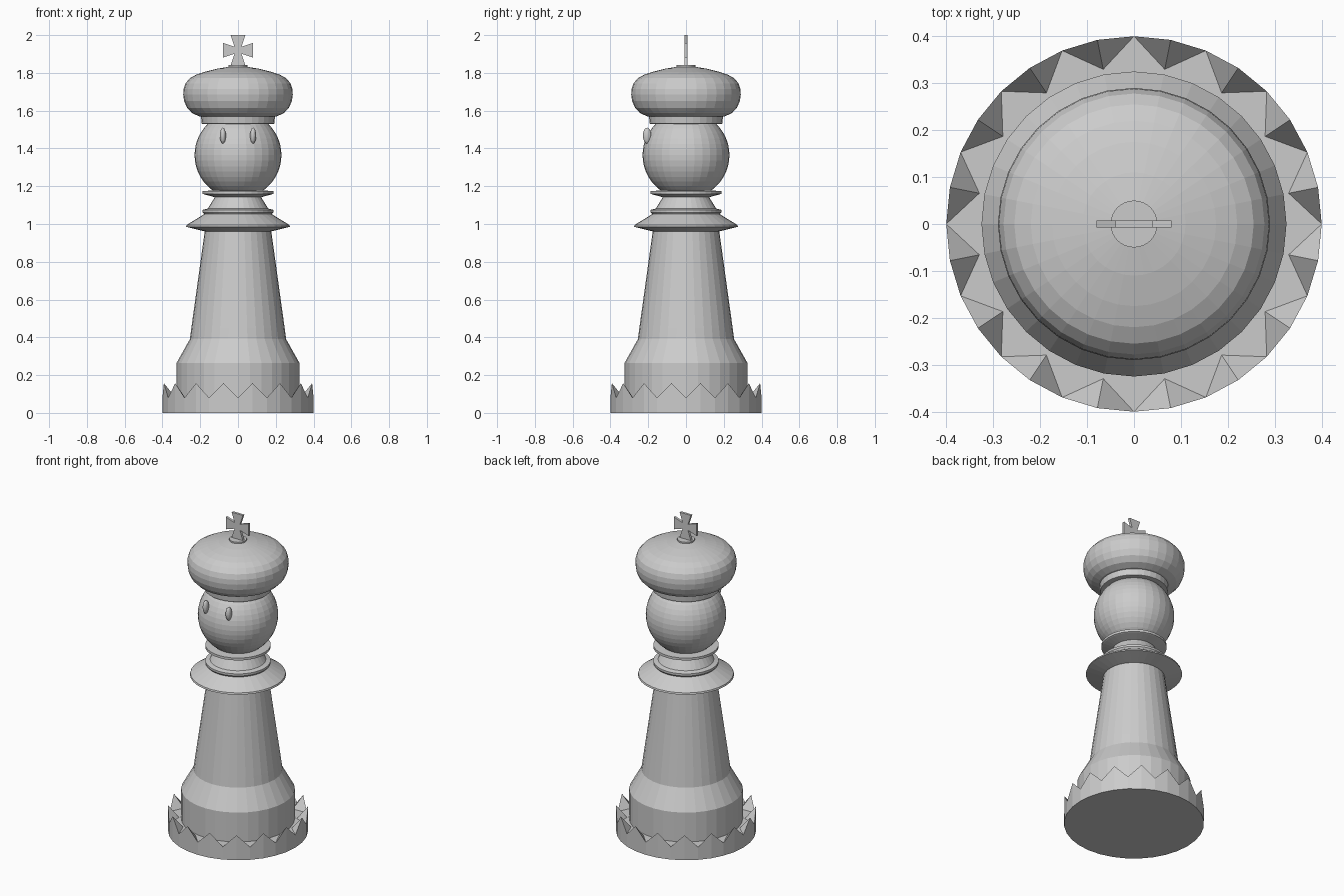
import bpy, bmesh, math

if "Cube" in bpy.data.objects:
    bpy.data.objects.remove(bpy.data.objects["Cube"])

grey = bpy.data.materials.new("light grey")
grey.diffuse_color = (0.6, 0.6, 0.6, 1)
grey.use_nodes = True
grey.node_tree.nodes["Principled BSDF"].inputs["Base Color"].default_value = grey.diffuse_color


def finish(name, bm):
    bmesh.ops.recalc_face_normals(bm, faces=bm.faces)
    me = bpy.data.meshes.new(name)
    bm.to_mesh(me)
    bm.free()
    me.materials.append(grey)
    ob = bpy.data.objects.new(name, me)
    bpy.context.collection.objects.link(ob)
    return ob


def lathe(name, profile, n=32):
    """Closed solid of revolution from (radius, height) points, bottom to top."""
    bm = bmesh.new()
    rings = [[bm.verts.new((r * math.cos(2 * math.pi * i / n),
                            r * math.sin(2 * math.pi * i / n), z))
              for i in range(n)] for r, z in profile]
    for a, b in zip(rings, rings[1:]):
        for i in range(n):
            j = (i + 1) % n
            bm.faces.new((a[i], a[j], b[j], b[i]))
    bm.faces.new(rings[0][::-1])
    bm.faces.new(rings[-1])
    return finish(name, bm)


def ellipsoid(name, loc, size, u, v):
    bm = bmesh.new()
    bmesh.ops.create_uvsphere(bm, u_segments=u, v_segments=v, radius=1)
    bmesh.ops.scale(bm, vec=size, verts=bm.verts)
    bmesh.ops.translate(bm, vec=loc, verts=bm.verts)
    return finish(name, bm)


# Spiked foot: outer peaks at odd steps, valleys at even, sloping in to the body
bm = bmesh.new()
N = 32


def ring(r, z_of, step=1, start=0):
    return [bm.verts.new((r * math.cos(2 * math.pi * i / N),
                          r * math.sin(2 * math.pi * i / N), z_of(i)))
            for i in range(start, N, step)]


low = ring(0.4, lambda i: 0)
top = ring(0.4, lambda i: 0.157 if i % 2 else 0.08)
inner = ring(0.336, lambda i: 0.08, 2, 1)
for i in range(N):
    j = (i + 1) % N
    bm.faces.new((low[i], low[j], top[j], top[i]))
    bm.faces.new((top[i], top[j], inner[i // 2]))
for k in range(N // 2):
    bm.faces.new((top[2 * k], inner[k], inner[k - 1]))
bm.faces.new(low[::-1])
bm.faces.new(inner)
finish("spiked_foot", bm)

# Turned body with collars
lathe("body", [(0.325, 0.05), (0.325, 0.265), (0.255, 0.39), (0.247, 0.45),
               (0.175, 0.97)])
lathe("wide_collar", [(0.17, 0.96), (0.18, 0.962), (0.275, 0.985), (0.272, 0.995),
                      (0.19, 1.045), (0.175, 1.055)])
lathe("neck", [(0.17, 1.04), (0.187, 1.062), (0.187, 1.075), (0.16, 1.082),
               (0.13, 1.13), (0.12, 1.15)])
lathe("upper_collar", [(0.115, 1.14), (0.18, 1.157), (0.187, 1.16),
                       (0.187, 1.175), (0.13, 1.177)])

# Head and eyes
ellipsoid("head", (0, 0, 1.365), (0.23, 0.23, 0.23), 32, 24)
for side, x in (("left", -0.08), ("right", 0.08)):
    ellipsoid(side + "_eye", (x, -0.206, 1.468), (0.016, 0.022, 0.042), 16, 12)

# Hat with band, dome and finial disc
lathe("hat_band", [(0.19, 1.53), (0.192, 1.531), (0.196, 1.57), (0.18, 1.575)])
lathe("hat", [(0.18, 1.565), (0.205, 1.57), (0.243, 1.587), (0.27, 1.615),
              (0.285, 1.65), (0.29, 1.685), (0.288, 1.715), (0.278, 1.745),
              (0.255, 1.772), (0.22, 1.791), (0.175, 1.806), (0.11, 1.822),
              (0.05, 1.832)])
lathe("finial_disc", [(0.05, 1.82), (0.05, 1.841)])

# Flared cross: one arm turned four times, then given thickness
bm = bmesh.new()
outline = []
for k in range(4):
    c, s = math.cos(k * math.pi / 2), math.sin(k * math.pi / 2)
    for x, z in ((0.019, -0.019), (0.08, -0.039), (0.08, 0.039)):
        outline.append((x * c - z * s, x * s + z * c))
face = bm.faces.new([bm.verts.new((x, -0.0075, z + 1.92)) for x, z in outline])
ext = bmesh.ops.extrude_face_region(bm, geom=[face], use_keep_orig=True)
bmesh.ops.translate(bm, vec=(0, 0.015, 0),
                    verts=[g for g in ext["geom"] if isinstance(g, bmesh.types.BMVert)])
finish("top_cross", bm)
